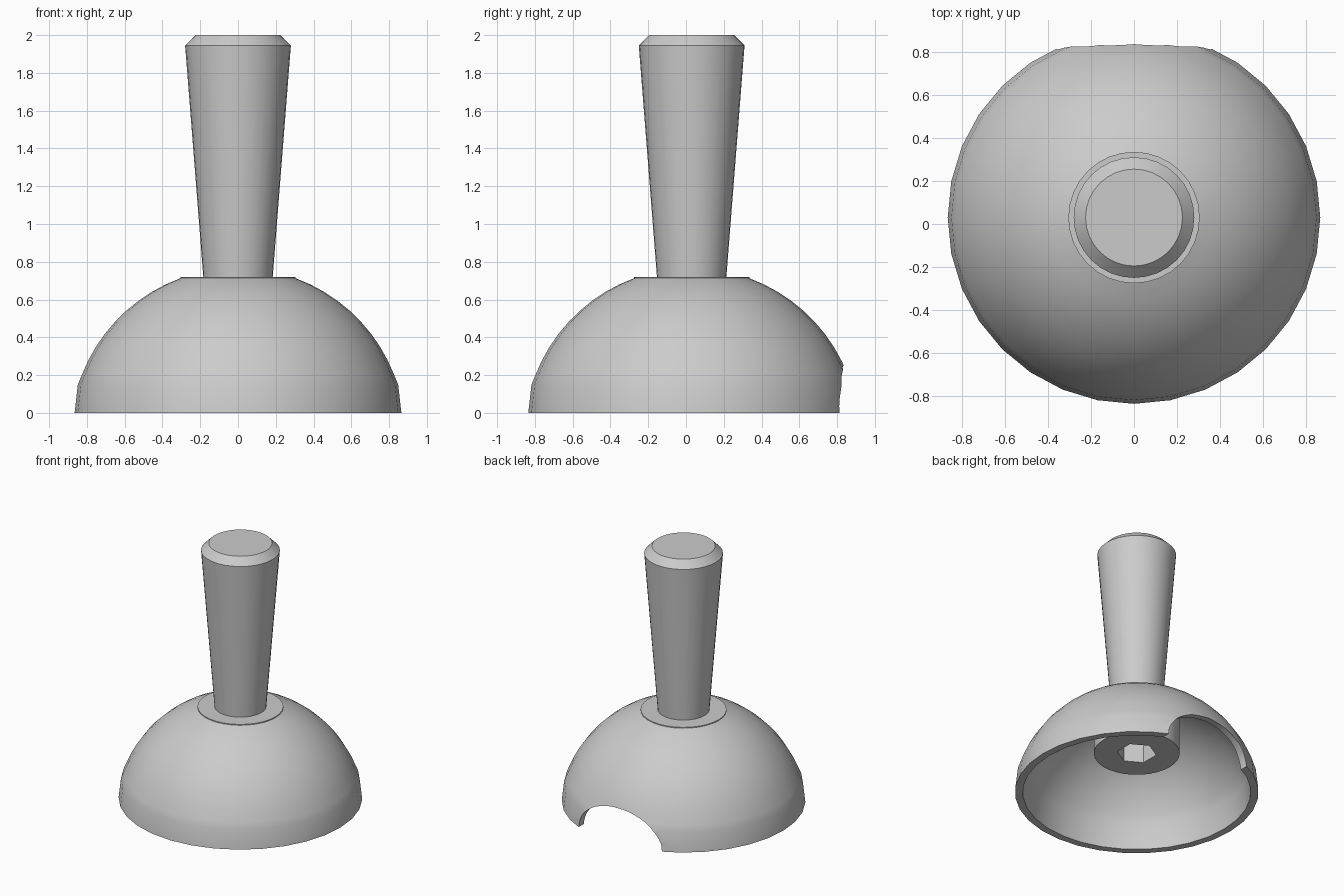
import bpy, bmesh, math

if "Cube" in bpy.data.objects:
    bpy.data.objects.remove(bpy.data.objects["Cube"], do_unlink=True)

CY = 0.03          # axis of the round parts, the notch sits behind it
SIDES = 32

gray = bpy.data.materials.new("light_gray")
gray.use_nodes = True
COLOR = (0.6, 0.6, 0.6, 1)
gray.diffuse_color = COLOR
gray.node_tree.nodes["Principled BSDF"].inputs["Base Color"].default_value = COLOR


def add_object(name, bm):
    bmesh.ops.recalc_face_normals(bm, faces=bm.faces)
    mesh = bpy.data.meshes.new(name)
    bm.to_mesh(mesh)
    bm.free()
    mesh.materials.append(gray)
    obj = bpy.data.objects.new(name, mesh)
    bpy.context.collection.objects.link(obj)
    return obj


def lathe(name, profile, sides=SIDES):
    """Revolve a profile of (radius, z) that starts and ends on the axis."""
    bm = bmesh.new()
    verts = [bm.verts.new((r, 0, z)) for r, z in profile]
    edges = [bm.edges.new(pair) for pair in zip(verts, verts[1:])]
    bmesh.ops.spin(bm, geom=verts + edges, cent=(0, 0, 0), axis=(0, 0, 1),
                   angle=math.tau, steps=sides, use_duplicate=False)
    bmesh.ops.remove_doubles(bm, verts=bm.verts, dist=0.0005)
    bmesh.ops.translate(bm, verts=bm.verts, vec=(0, CY, 0))
    return add_object(name, bm)


def prism(name, ring, offset):
    """Extrude a closed ring of points, used as a cutter."""
    bm = bmesh.new()
    face = bm.faces.new([bm.verts.new(p) for p in ring])
    geom = bmesh.ops.extrude_face_region(bm, geom=[face])["geom"]
    moved = [g for g in geom if isinstance(g, bmesh.types.BMVert)]
    bmesh.ops.translate(bm, verts=moved, vec=offset)
    return add_object(name, bm)


def cut(target, cutter):
    mod = target.modifiers.new("cut", "BOOLEAN")
    mod.operation = "DIFFERENCE"
    mod.solver = "EXACT"
    mod.object = cutter
    bpy.context.view_layer.objects.active = target
    bpy.ops.object.modifier_apply(modifier=mod.name)
    bpy.data.objects.remove(cutter, do_unlink=True)


def arc(radius, r_start, r_end, steps=9):
    """Spherical part of the dome between two distances from the axis."""
    a, b = math.acos(r_start / radius), math.acos(r_end / radius)
    angles = [a + (b - a) * i / steps for i in range(steps + 1)]
    return [(radius * math.cos(t), radius * math.sin(t) - 0.12) for t in angles]


# Hollow dome with skirt, collar and inner hub
outer = [(0.865, 0), (0.848, 0.15)] + arc(0.887, 0.828, 0.305)
collar = [(0.305, 0.72), (0, 0.72)]
inner = [(0, 0.32), (0.305, 0.32)] + arc(0.842, 0.785, 0.305)[::-1] + [(0.81, 0)]
dome = lathe("dome", inner + outer + collar)

# Rounded cable notch in the back of the skirt
notch = [(0.36 * math.cos(t), 0.5, 0.25 * math.sin(t))
         for t in (math.tau * i / 48 for i in range(48))]
cut(dome, prism("notch_cutter", notch, (0, 0.6, 0)))

# Hexagonal socket in the hub
hexagon = [(0.14 * math.sin(t), CY + 0.14 * math.cos(t), 0.2)
           for t in (math.tau * i / 6 for i in range(6))]
cut(dome, prism("socket_cutter", hexagon, (0, 0, 0.42)))

# Tapered handle with chamfered top
handle = lathe("handle", [(0, 0.71), (0.183, 0.71), (0.28, 1.945), (0.225, 2), (0, 2)])

# Smooth shading with crisp edges
for obj in (dome, handle):
    bpy.ops.object.select_all(action="DESELECT")
    obj.select_set(True)
    bpy.context.view_layer.objects.active = obj
    bpy.ops.object.shade_smooth_by_angle(angle=math.radians(30))
